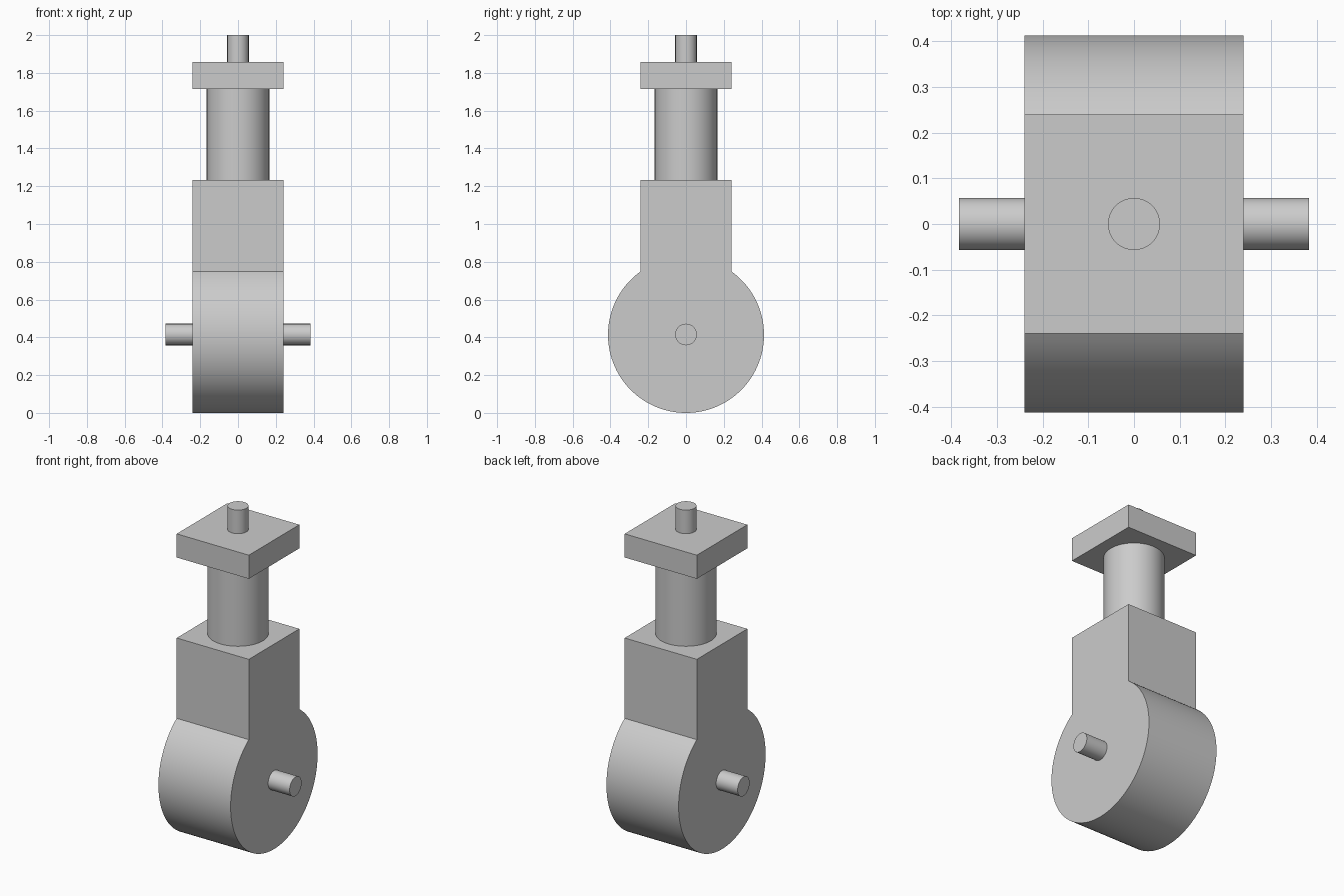
import bpy
import bmesh
from math import sin, cos, asin, pi, radians

HALF = 0.24            # half width of the square parts
R = 0.413              # drum radius
PIN_R = 0.057

cube = bpy.data.objects.get("Cube")
if cube:
    bpy.data.objects.remove(cube, do_unlink=True)

grey = bpy.data.materials.new("plain grey")
grey.use_nodes = True
colour = (0.6, 0.6, 0.6, 1)
grey.diffuse_color = colour
grey.node_tree.nodes["Principled BSDF"].inputs["Base Color"].default_value = colour


def finish(obj, name):
    obj.name = name
    obj.data.materials.append(grey)
    bpy.ops.object.select_all(action='DESELECT')
    obj.select_set(True)
    bpy.context.view_layer.objects.active = obj
    bpy.ops.object.shade_smooth_by_angle(angle=radians(30))


def rod(name, radius, length, centre, tilt=0):
    bpy.ops.mesh.primitive_cylinder_add(vertices=64, radius=radius, depth=length,
                                        location=centre, rotation=(0, tilt, 0))
    finish(bpy.context.object, name)


# Drum and neck: one keyhole outline extruded across the width
def keyhole_body(name, top, steps=96):
    gap = asin(HALF / R)
    outline = [(HALF, top)]
    for i in range(steps + 1):
        a = gap + (2 * pi - 2 * gap) * i / steps
        outline.append((R * sin(a), R + R * cos(a)))
    outline.append((-HALF, top))
    bm = bmesh.new()
    face = bm.faces.new([bm.verts.new((-HALF, y, z)) for y, z in outline])
    side = bmesh.ops.extrude_face_region(bm, geom=[face])["geom"]
    moved = [v for v in side if isinstance(v, bmesh.types.BMVert)]
    bmesh.ops.translate(bm, vec=(2 * HALF, 0, 0), verts=moved)
    bmesh.ops.recalc_face_normals(bm, faces=bm.faces)
    mesh = bpy.data.meshes.new(name)
    bm.to_mesh(mesh)
    bm.free()
    obj = bpy.data.objects.new(name, mesh)
    bpy.context.collection.objects.link(obj)
    finish(obj, name)


keyhole_body("drum_and_neck", 1.232)

# Axle stubs on both sides
for side, name in ((1, "left_axle"), (-1, "right_axle")):
    rod(name, PIN_R, 0.143, (side * (HALF + 0.0715), 0, R + 0.002), pi / 2)

# Column between neck and top plate
rod("column", 0.166, 0.484, (0, 0, 1.474))

# Square top plate
bpy.ops.mesh.primitive_cube_add(size=1, location=(0, 0, 1.787))
plate = bpy.context.object
plate.scale = (2 * HALF, 2 * HALF, 0.142)
finish(plate, "top_plate")

# Pin on the plate
rod("top_pin", PIN_R, 0.142, (0, 0, 1.929))
